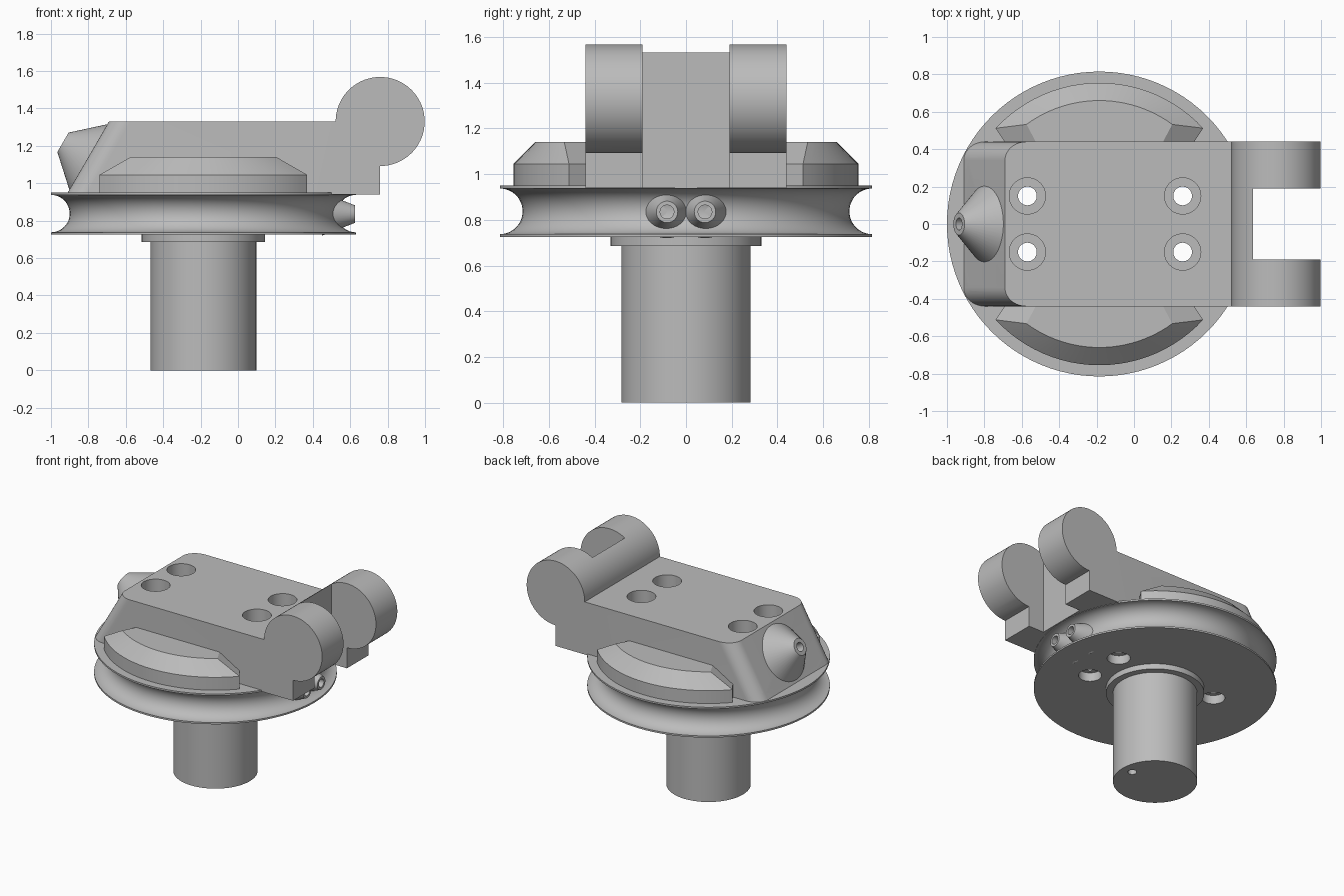
import bpy, bmesh
from math import sin, cos, pi, radians
from mathutils import Vector, Matrix

cube = bpy.data.objects.get("Cube")
if cube:
    bpy.data.objects.remove(cube)

AX = -0.185                      # x of the turning axis
EYE = Vector((0.76, 0, 1.33))    # centre of the hinge eyes

metal = bpy.data.materials.new("grey metal")
metal.use_nodes = True
metal.diffuse_color = (0.5, 0.5, 0.5, 1)
metal.node_tree.nodes["Principled BSDF"].inputs["Base Color"].default_value = (0.5, 0.5, 0.5, 1)


def finish(bm, name):
    bmesh.ops.recalc_face_normals(bm, faces=bm.faces)
    mesh = bpy.data.meshes.new(name)
    bm.to_mesh(mesh)
    bm.free()
    mesh.materials.append(metal)
    obj = bpy.data.objects.new(name, mesh)
    bpy.context.collection.objects.link(obj)
    return obj


def lathe(name, profile, origin=(AX, 0, 0), direction=(0, 0, 1), steps=96):
    """Revolve (radius, height) points around an axis."""
    bm = bmesh.new()
    verts = [bm.verts.new((r, 0, z)) for r, z in profile]
    edges = [bm.edges.new(pair) for pair in zip(verts, verts[1:])]
    if profile[0][0] > 0:
        edges.append(bm.edges.new((verts[-1], verts[0])))
    bmesh.ops.spin(bm, geom=verts + edges, cent=(0, 0, 0), axis=(0, 0, 1),
                   angle=2 * pi, steps=steps, use_merge=True)
    bmesh.ops.remove_doubles(bm, verts=bm.verts, dist=1e-5)
    turn = Vector(direction).to_track_quat('Z', 'Y').to_matrix().to_4x4()
    bm.transform(Matrix.Translation(origin) @ turn)
    return finish(bm, name)


def rod(name, radius, length, origin, direction=(0, 0, 1)):
    return lathe(name, [(0, 0), (radius, 0), (radius, length), (0, length)],
                 origin, direction, 64)


def nozzle(name, base_r, tip_r, hole_r, height, depth, origin, direction):
    return lathe(name, [(0, 0), (base_r, 0), (tip_r, height), (hole_r, height),
                        (hole_r, height - depth), (0, height - depth)],
                 origin, direction, 48)


def cut(obj, cutters):
    bpy.context.view_layer.objects.active = obj
    for cutter in cutters:
        cutter.hide_render = True
        mod = obj.modifiers.new("cut", 'BOOLEAN')
        mod.operation = 'DIFFERENCE'
        mod.solver = 'EXACT'
        mod.object = cutter
        bpy.ops.object.modifier_apply(modifier=mod.name)


parts = []

# Grooved wheel
groove = [(0.815 - 0.1 * cos(a), 0.8375 + 0.1 * sin(a))
          for a in [radians(-90 + 180 * i / 24) for i in range(25)]]
wheel = lathe("grooved_wheel", [(0, 0.725), (0.815, 0.725)] + groove + [(0.815, 0.95), (0, 0.95)])

# Shaft with collar
shaft = lathe("shaft", [(0, 0), (0.283, 0), (0.283, 0.685), (0.33, 0.685), (0.33, 0.74), (0, 0.74)])

# Body block with hinge arms, extruded across y from its side outline
arc = [(EYE.x + 0.238 * cos(a), EYE.z + 0.238 * sin(a))
       for a in [radians(-90 + 270 * i / 54) for i in range(55)]]
outline = [(-0.916, 0.94), (EYE.x, 0.94)] + arc + [(-0.69, 1.33)]
bm = bmesh.new()
face = bm.faces.new([bm.verts.new((x, -0.44, z)) for x, z in outline])
side = bmesh.ops.extrude_face_region(bm, geom=[face])["geom"]
bmesh.ops.translate(bm, vec=(0, 0.88, 0), verts=[v for v in side if isinstance(v, bmesh.types.BMVert)])
slope_edges = [e for e in bm.edges if all(v.co.x < -0.6 for v in e.verts)
               and abs(e.verts[0].co.y - e.verts[1].co.y) < 0.01]
bmesh.ops.bevel(bm, geom=slope_edges, offset=0.1, segments=10, profile=0.5, affect='EDGES')
body = finish(bm, "body")

# Cutters: eye bore, gap between the arms, and the round relief under the arms
bore = rod("bore_cutter", 0.145, 1.2, (EYE.x, -0.6, EYE.z), (0, 1, 0))
gap_round = rod("gap_round_cutter", 0.24, 0.38, (EYE.x, -0.19, EYE.z), (0, 1, 0))
bm = bmesh.new()
bmesh.ops.create_cube(bm, size=1, matrix=Matrix.Translation((0.935, 0, 1.2))
                      @ Matrix.Diagonal((0.6, 0.38, 1, 1)))
gap_box = finish(bm, "gap_box_cutter")
relief_arc = [(1.05 - 0.29 * cos(a), 0.94 + 0.152 * sin(a))
              for a in [radians(90 * i / 16) for i in range(17)]]
relief = lathe("relief_cutter", [(0.76, 0.85)] + relief_arc + [(1.4, 1.092), (1.4, 0.85)])
body_cutters = [bore, gap_round, gap_box, relief]

# Four stepped bolt holes through body and wheel
bolt_cutters = []
for x in (-0.57, 0.26):
    for y in (-0.15, 0.15):
        bolt_cutters.append(lathe("bolt_cutter", [
            (0, 0.6), (0.078, 0.6), (0.078, 0.79), (0.05, 0.79), (0.05, 1.05),
            (0.097, 1.05), (0.097, 1.5), (0, 1.5)], (x, y, 0), steps=48))
cut(body, body_cutters + bolt_cutters)
cut(wheel, bolt_cutters)

# Small blind holes in the shaft end
pin_cutters = [rod("pin_cutter", r, 0.2, (AX + dx, 0, -0.1))
               for dx, r in ((-0.2, 0.03), (0, 0.025), (0.2, 0.03))]
cut(shaft, pin_cutters)
for cutter in body_cutters + bolt_cutters + pin_cutters:
    bpy.data.objects.remove(cutter)
parts += [wheel, shaft, body]


# Chamfered arc ridges beside the body
def ridge(name, s):
    def loop(radius, half, inner, z):
        angles = [radians(half * (1 - 2 * i / 24)) for i in range(25)]
        pts = [(radius * sin(a), radius * cos(a)) for a in angles] + [(-inner, 0.43), (inner, 0.43)]
        return [bm.verts.new((AX + x, s * y, z)) for x, y in pts]
    bm = bmesh.new()
    loops = [loop(0.755, 47.3, 0.5, 0.94), loop(0.755, 47.3, 0.5, 1.045), loop(0.66, 36.2, 0.335, 1.14)]
    n = len(loops[0])
    for low, high in zip(loops, loops[1:]):
        for i in range(n):
            j = (i + 1) % n
            bm.faces.new((low[i], low[j], high[j], high[i]))
    bm.faces.new(loops[0])
    bm.faces.new(loops[-1])
    return finish(bm, name)


parts += [ridge("front_ridge", -1), ridge("back_ridge", 1)]

# Cable outlets: one on the sloped face, two in the groove
slope = Vector((-0.39, 0, 0.226)).normalized()
parts.append(nozzle("slope_outlet", 0.21, 0.06, 0.032, 0.165, 0.1,
                    Vector((-0.8, 0, 1.14)) - slope * 0.008, slope))
for name, y in (("front_groove_outlet", -0.083), ("back_groove_outlet", 0.083)):
    parts.append(nozzle(name, 0.115, 0.047, 0.03, 0.175, 0.1, (0.45, y, 0.835), (1, 0, 0)))

# Smooth the round surfaces, keep the edges crisp
bpy.ops.object.select_all(action='DESELECT')
for obj in parts:
    obj.select_set(True)
bpy.context.view_layer.objects.active = body
bpy.ops.object.shade_smooth_by_angle(angle=radians(25))
